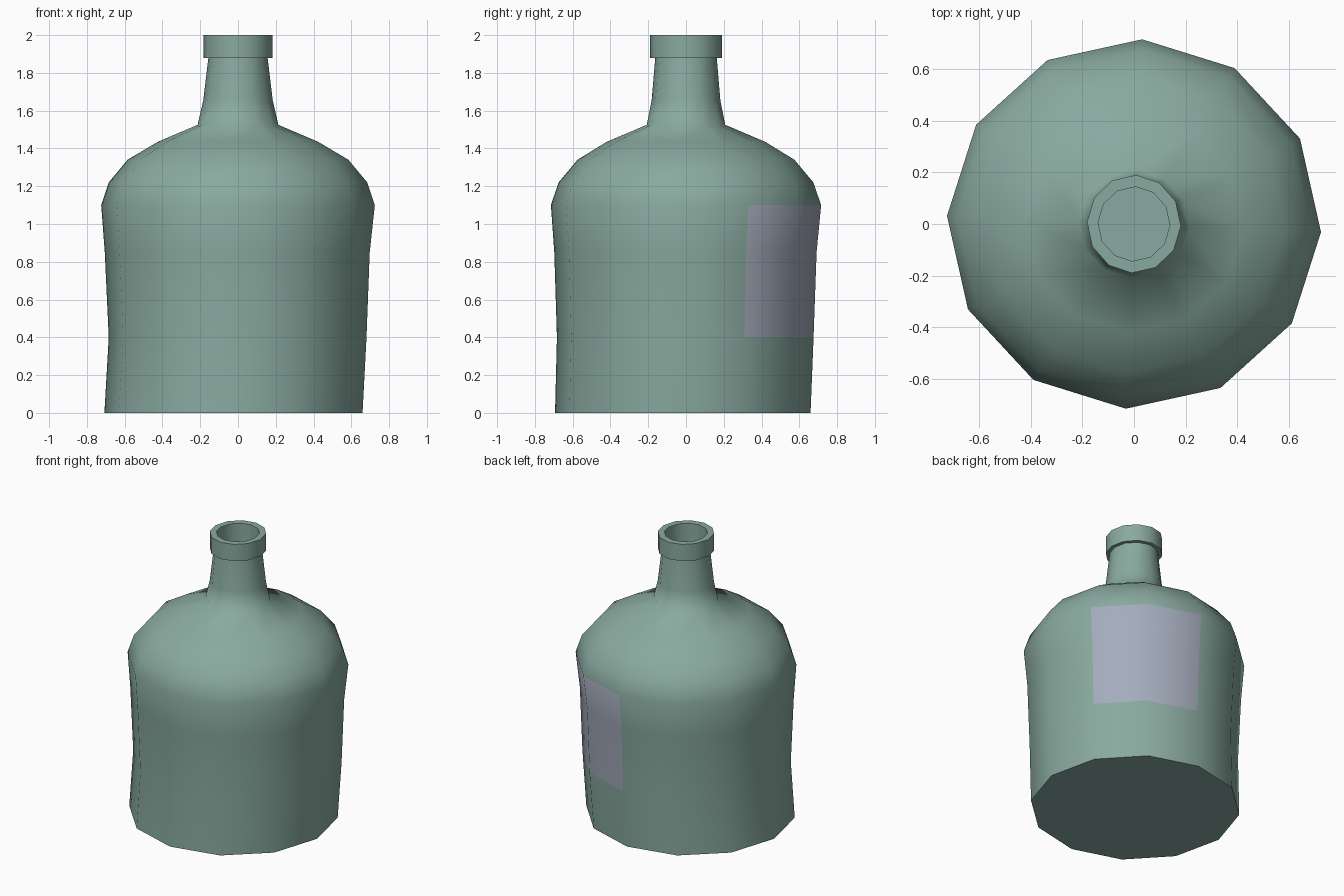
import bpy, bmesh, math

cube = bpy.data.objects.get("Cube")
if cube:
    bpy.data.objects.remove(cube, do_unlink=True)

SIDES = 12
TURN = math.radians(-2.5)


def make_material(name, rgb):
    mat = bpy.data.materials.new(name)
    mat.use_nodes = True
    colour = (*rgb, 1.0)
    mat.diffuse_color = colour
    mat.node_tree.nodes["Principled BSDF"].inputs["Base Color"].default_value = colour
    return mat


glass = make_material("green glass", (0.25, 0.40, 0.35))
paper = make_material("pale lilac label", (0.37, 0.41, 0.50))


def add_ring(bm, rx, ry, z, cx=0.0, cy=0.0):
    ring = []
    for i in range(SIDES):
        a = TURN + math.tau * i / SIDES
        ring.append(bm.verts.new((cx + rx * math.cos(a), cy + ry * math.sin(a), z)))
    return ring


def lathe(name, rings):
    """Skin a stack of rings and close both ends."""
    bm = bmesh.new()
    loops = [add_ring(bm, *ring) for ring in rings]
    for low, high in zip(loops, loops[1:]):
        for i in range(SIDES):
            j = (i + 1) % SIDES
            bm.faces.new((low[i], low[j], high[j], high[i]))
    bm.faces.new(loops[0][::-1])
    bm.faces.new(loops[-1])
    bmesh.ops.recalc_face_normals(bm, faces=bm.faces)
    mesh = bpy.data.meshes.new(name)
    bm.to_mesh(mesh)
    bm.free()
    obj = bpy.data.objects.new(name, mesh)
    bpy.context.collection.objects.link(obj)
    return obj


# Outer wall from the slightly shifted base to the lip, then down inside the neck
bottle = lathe("bottle", [
    (0.684, 0.677, 0.0, -0.024, -0.017),
    (0.683, 0.68, 0.4, -0.002, -0.004),
    (0.702, 0.695, 0.85, -0.004, -0.003),
    (0.725, 0.716, 1.1),
    (0.685, 0.675, 1.22),
    (0.585, 0.575, 1.34),
    (0.425, 0.42, 1.435),
    (0.214, 0.208, 1.525),
    (0.184, 0.182, 1.655),
    (0.157, 0.163, 1.88),
    (0.182, 0.190, 1.88),
    (0.182, 0.190, 2.0),
    (0.139, 0.144, 2.0),
    (0.139, 0.144, 1.55),
])
bottle.data.materials.append(glass)
bottle.data.materials.append(paper)

# Label covers two neighbouring wall panels on the back
for face in bottle.data.polygons:
    c = face.center
    direction = math.degrees(math.atan2(c.y, c.x))
    if 0.4 < c.z < 1.1 and 27 < direction < 87:
        face.material_index = 1

bpy.ops.object.select_all(action="DESELECT")
bottle.select_set(True)
bpy.context.view_layer.objects.active = bottle
bpy.ops.object.shade_smooth_by_angle(angle=math.radians(60))
